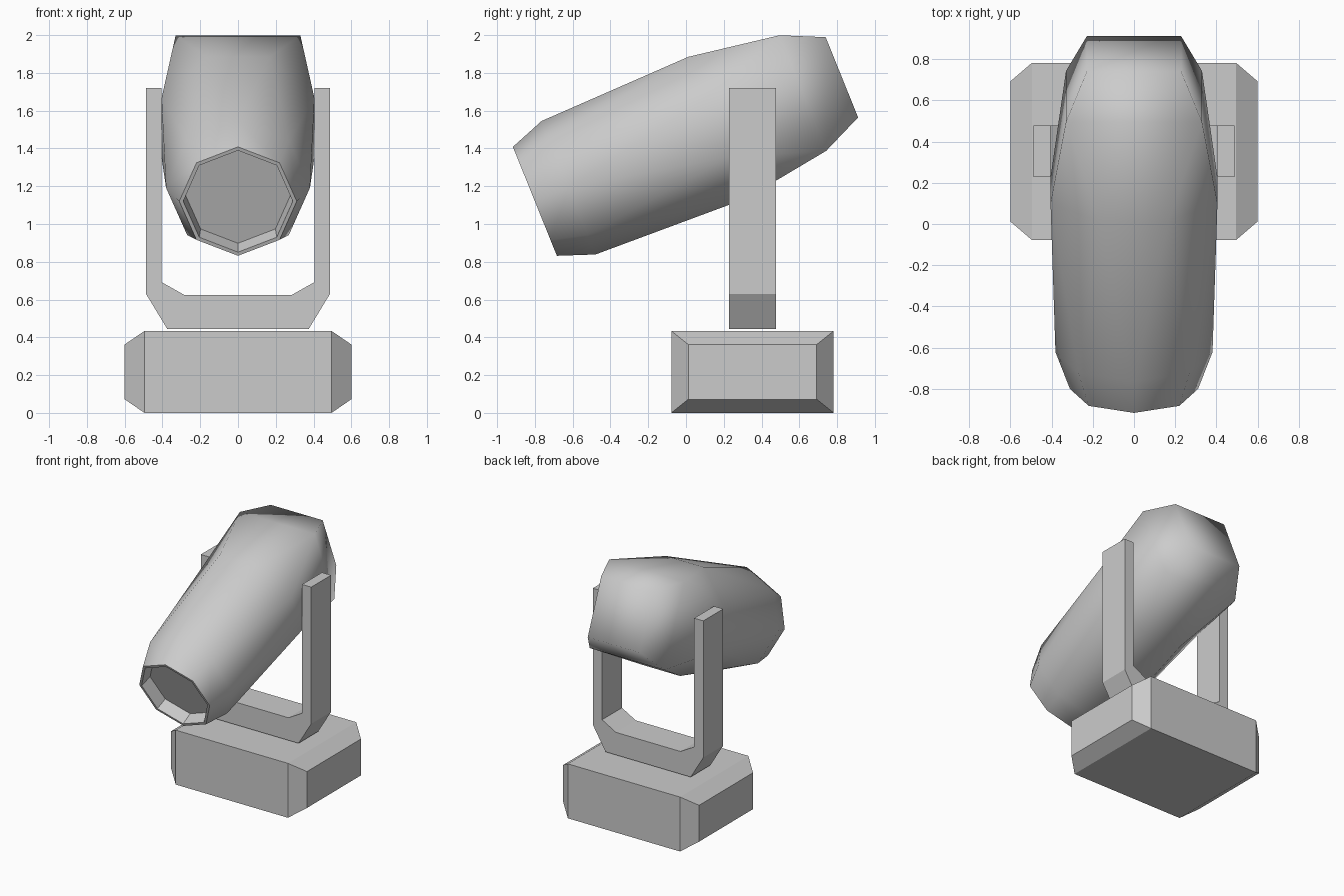
import bpy, bmesh, math
from mathutils import Vector, Matrix

cube = bpy.data.objects.get("Cube")
if cube:
    bpy.data.objects.remove(cube, do_unlink=True)

grey = bpy.data.materials.new("neutral_grey")
grey.use_nodes = True
COLOUR = (0.6, 0.6, 0.6, 1)
grey.diffuse_color = COLOUR
grey.node_tree.nodes["Principled BSDF"].inputs["Base Color"].default_value = COLOUR


def finish(name, bm, matrix=Matrix()):
    bmesh.ops.recalc_face_normals(bm, faces=bm.faces)
    mesh = bpy.data.meshes.new(name)
    bm.to_mesh(mesh)
    bm.free()
    mesh.materials.append(grey)
    obj = bpy.data.objects.new(name, mesh)
    obj.matrix_world = matrix
    bpy.context.collection.objects.link(obj)
    return obj


def octagon(bm, r, t, turn=0.0):
    """Octagon of radius r across the local y axis."""
    return [bm.verts.new((r * math.cos(a), t, r * math.sin(a)))
            for a in (math.pi / 4 * i + turn for i in range(8))]


def square(bm, h, t):
    return [bm.verts.new((x * h, t, z * h))
            for x, z in ((1, 1), (-1, 1), (-1, -1), (1, -1))]


def bridge(bm, a, b):
    n = len(a)
    return [bm.faces.new((a[i], a[(i + 1) % n], b[(i + 1) % n], b[i])) for i in range(n)]


# Base: block with a tapered cap on each end
bm = bmesh.new()
loops = []
for x, hy, hz in ((-0.6, 0.34, 0.145), (-0.495, 0.43, 0.217),
                  (0.495, 0.43, 0.217), (0.6, 0.34, 0.145)):
    loops.append([bm.verts.new((x, 0.352 + sy * hy, 0.217 + sz * hz))
                  for sy, sz in ((-1, -1), (1, -1), (1, 1), (-1, 1))])
for a, b in zip(loops, loops[1:]):
    bridge(bm, a, b)
bm.faces.new(loops[0])
bm.faces.new(loops[-1])
finish("base", bm)

# Yoke: mirrored half profile, extruded in depth
half = [(0.375, 0.445), (0.487, 0.63), (0.487, 1.72),
        (0.406, 1.72), (0.406, 0.693), (0.285, 0.625)]
bm = bmesh.new()
right = [[bm.verts.new((x, y, z)) for x, z in half] for y in (0.227, 0.477)]
left = [[bm.verts.new((-x, y, z)) for x, z in half] for y in (0.227, 0.477)]
outline = [r + l[::-1] for r, l in zip(right, left)]
bridge(bm, *outline)
for loop in (*right, *left):
    bm.faces.new((loop[0], loop[1], loop[4], loop[5]))
    bm.faces.new(loop[1:5])
for r, l in zip(right, left):
    bm.faces.new((l[0], r[0], r[5], l[5]))
finish("yoke", bm)

# Head: octagonal nose turning into a square tail, tilted back
tilt = Matrix.Translation((0, -0.8, 1.12)) @ Matrix.Rotation(math.radians(22), 4, "X")
bm = bmesh.new()
lip_inner = octagon(bm, 0.29, 0)
lip = octagon(bm, 0.311, 0)
collar = octagon(bm, 0.381, 0.192)
belly = octagon(bm, 0.405 / math.cos(math.pi / 8), 1.04, math.pi / 8)
shoulder = square(bm, 0.33, 1.53)
tail = square(bm, 0.229, 1.753)
recess = octagon(bm, 0.28, 0.1)
bridge(bm, recess, lip_inner)
bridge(bm, lip_inner, lip)
bridge(bm, lip, collar)
for i in range(8):
    j = (i + 1) % 8
    bm.faces.new((collar[i], collar[j], belly[i]))
    bm.faces.new((collar[j], belly[j], belly[i]))
for i in range(4):
    j = (i + 1) % 4
    bm.faces.new((belly[2 * i], belly[2 * i + 1], shoulder[i]))
    bm.faces.new((belly[2 * i + 1], belly[(2 * i + 2) % 8], shoulder[j], shoulder[i]))
bridge(bm, shoulder, tail)
bm.faces.new(tail)
for f in bm.faces:
    f.smooth = True
# Crisp lip and recess edges
for ring in (lip, lip_inner):
    for i in range(8):
        bm.edges.get((ring[i], ring[(i + 1) % 8])).smooth = False
for a, b in zip(recess, lip_inner):
    bm.edges.get((a, b)).smooth = False
finish("head_shell", bm, tilt)

# Lens set inside the nose
bm = bmesh.new()
bm.faces.new(octagon(bm, 0.28, 0.1))
lens = finish("lens", bm, tilt)
if lens.data.polygons[0].normal.y > 0:
    lens.data.flip_normals()
